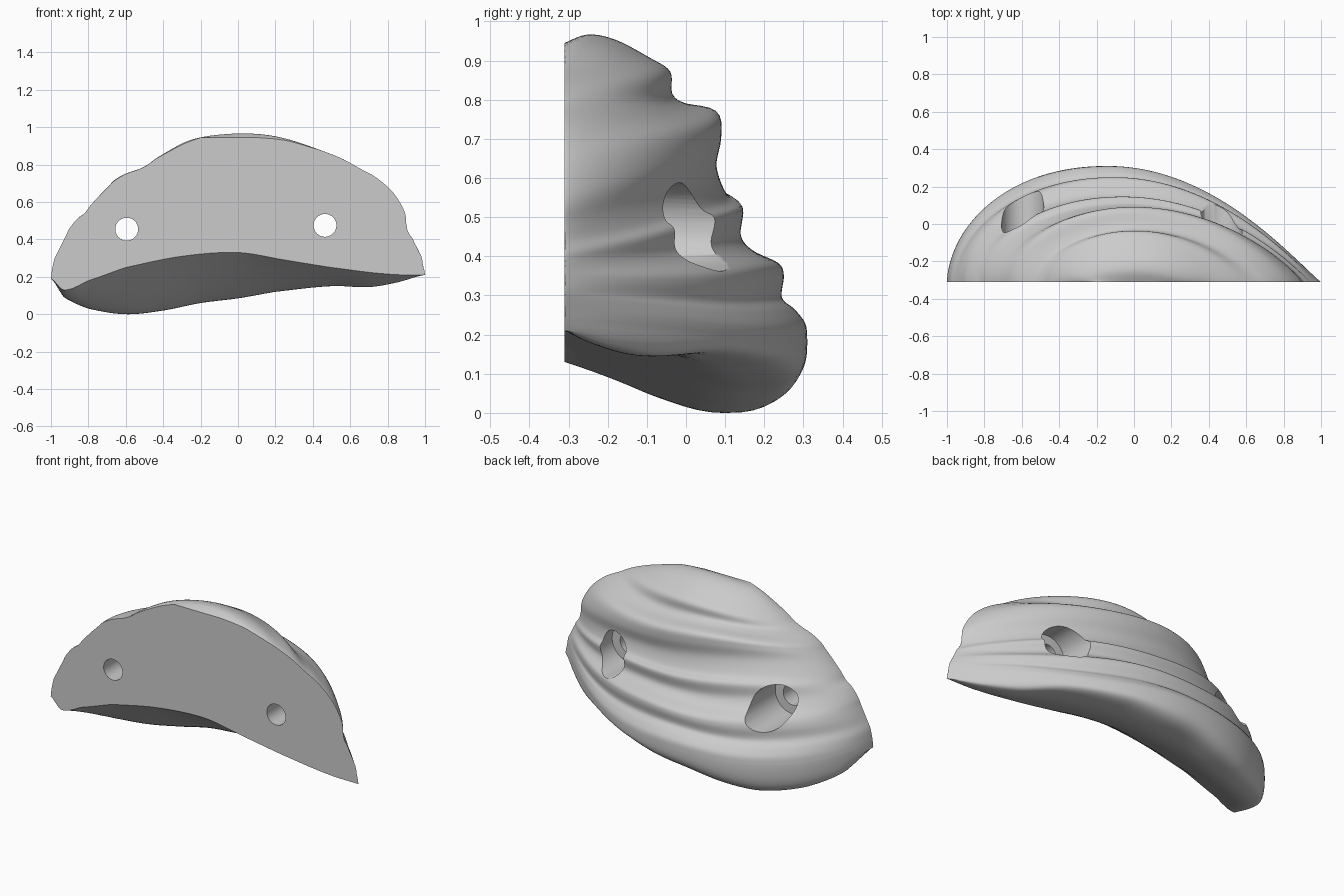
import bpy, bmesh, math

if "Cube" in bpy.data.objects:
    bpy.data.objects.remove(bpy.data.objects["Cube"])

BACK = -0.31
NX, SUB, UNDER = 110, 5, 16

# Ridge stations, top to lip: left end x,z / right end x,z on the flat face / crest y,z
STATIONS = [
    (-.20, .945, .10, .945, -.31, .945), (-.28, .915, .25, .93, -.25, .965),
    (-.35, .88, .38, .895, -.18, .95), (-.44, .83, .46, .87, -.09, .90),
    (-.48, .80, .56, .83, -.04, .865), (-.53, .775, .65, .78, -.035, .81),
    (-.60, .75, .74, .73, .0, .785), (-.66, .715, .83, .65, .08, .765),
    (-.69, .685, .89, .55, .09, .71), (-.73, .645, .90, .48, .078, .635),
    (-.79, .58, .91, .44, .105, .56), (-.82, .54, .93, .41, .145, .53),
    (-.86, .51, .94, .39, .14, .46), (-.90, .46, .95, .37, .17, .42),
    (-.92, .42, .96, .35, .235, .385), (-.94, .38, .97, .33, .25, .35),
    (-.96, .34, .98, .31, .245, .29), (-.98, .30, .985, .29, .277, .258),
    (-.99, .26, .99, .26, .305, .22), (-.995, .235, .995, .24, .31, .175)]

# z heights along x: bottom of the lip, and bottom edge of the flat face
LIP = [(-1, .19), (-.93, .09), (-.8, .03), (-.6, 0), (-.4, .02), (-.2, .06), (0, .085),
       (.2, .12), (.5, .15), (.7, .145), (.85, .17), (1, .21)]
EDGE = [(-1, .19), (-.93, .13), (-.8, .18), (-.6, .25), (-.3, .31), (0, .33),
        (.25, .29), (.5, .25), (.8, .215), (1, .21)]


def spline(p0, p1, p2, p3, t):
    return .5 * (2*p1 + (p2-p0)*t + (2*p0-5*p1+4*p2-p3)*t*t + (3*p1-p0-3*p2+p3)*t**3)


def table(tab, x):
    n = len(tab)
    for i in range(n - 1):
        if x <= tab[i+1][0] or i == n - 2:
            t = (x - tab[i][0]) / (tab[i+1][0] - tab[i][0])
            q = [tab[min(max(i+k, 0), n-1)][1] for k in (-1, 0, 1, 2)]
            return spline(*q, min(max(t, 0), 1))


def bulge(x, xl, xr, d):
    # plan shape of a ridge: full on the left, straighter on the right lower down
    xc = (xl + xr) / 2 * (1 - d) - .14 * d
    if x < xc:
        u = min((x - xc) / (xl - xc), 1)
        return max(1 - u ** (2 + .15*d), 0) ** (.6 - .07*d), xc
    u = min((x - xc) / (xr - xc), 1)
    return max(1 - u * u, 0) ** (.7 + .35*d), xc


def xs(xl, xr):
    return [xl + (xr - xl) * (1 - math.cos(math.pi * i / NX)) / 2 for i in range(NX + 1)]


# Ridged outer skin
rows, n = [], len(STATIONS)
for k in range((n - 1) * SUB + 1):
    i, t = min(k // SUB, n - 2), k / SUB - min(k // SUB, n - 2)
    q = [STATIONS[min(max(i+j, 0), n-1)] for j in (-1, 0, 1, 2)]
    xl, zl, xr, zr, yp, zp = (spline(*c, t) for c in zip(*q))
    d = k / ((n - 1) * SUB)
    row = []
    for x in xs(xl, xr):
        g, xc = bulge(x, xl, xr, d)
        base = zl + (zr - zl) * (x - xl) / (xr - xl)
        mid = zl + (zr - zl) * (xc - xl) / (xr - xl)
        wob = .008 * math.sin(6*x + 9*d) * g * min(1, 4*d)
        row.append((x, BACK + (yp - BACK) * g, base + (zp - mid) * g + wob))
    rows.append(row)

# Rounded lip, curling from the lowest ridge to the underside
top = rows[-1]
lip = []
for x in xs(-1, 1):
    g, _ = bulge(x, -1, 1, 1)
    lip.append((x, BACK + .47 * g, table(LIP, x)))
for k in range(1, 13):
    a = k / 12 * math.pi / 2
    h, v = 1 - max(math.cos(a), 0) ** .6 if k < 12 else 1, math.sin(a) ** .7
    rows.append([(p[0] + (q[0] - p[0]) * v, p[1] + (q[1] - p[1]) * h,
                  p[2] + (q[2] - p[2]) * v) for p, q in zip(top, lip)])

# Scooped underside back to the flat face
for k in range(1, UNDER + 1):
    v = k / UNDER
    e = v * v * (1.6 - .6 * v)
    rows.append([(x, y + (BACK - y) * v, z + (table(EDGE, x) - z) * e) for x, y, z in lip])

bm = bmesh.new()
grid = [[bm.verts.new(p) for p in row] for row in rows]
for a, b in zip(grid, grid[1:]):
    for j in range(NX):
        bm.faces.new((a[j], a[j+1], b[j+1], b[j]))
bmesh.ops.remove_doubles(bm, verts=bm.verts, dist=.0008)
# Flat mounting face
bmesh.ops.holes_fill(bm, edges=[e for e in bm.edges if e.is_boundary], sides=0)
bmesh.ops.recalc_face_normals(bm, faces=bm.faces)
me = bpy.data.meshes.new("climbing_hold")
bm.to_mesh(me)
bm.free()
hold = bpy.data.objects.new("climbing_hold", me)
bpy.context.collection.objects.link(hold)


# Stepped bolt holes
def bolt_cutter(name, x, z, floor):
    bm = bmesh.new()
    N, prev = 48, None
    for y, r in ((-.6, .061), (floor, .061), (floor, .113), (.7, .113)):
        ring = [bm.verts.new((x + r*math.cos(2*math.pi*i/N), y, z + r*math.sin(2*math.pi*i/N)))
                for i in range(N)]
        if prev:
            for i in range(N):
                bm.faces.new((prev[i], prev[(i+1) % N], ring[(i+1) % N], ring[i]))
        else:
            bm.faces.new(ring)
        prev = ring
    bm.faces.new(prev)
    bmesh.ops.recalc_face_normals(bm, faces=bm.faces)
    m = bpy.data.meshes.new(name)
    bm.to_mesh(m)
    bm.free()
    ob = bpy.data.objects.new(name, m)
    bpy.context.collection.objects.link(ob)
    return ob


bpy.context.view_layer.objects.active = hold
hold.select_set(True)
for name, x, z, floor in (("left_bolt_cutter", -.595, .455, -.14),
                          ("right_bolt_cutter", .465, .475, -.14)):
    cut = bolt_cutter(name, x, z, floor)
    mod = hold.modifiers.new(name, 'BOOLEAN')
    mod.operation, mod.solver, mod.object = 'DIFFERENCE', 'EXACT', cut
    bpy.ops.object.modifier_apply(modifier=name)
    bpy.data.objects.remove(cut)

bpy.ops.object.shade_smooth_by_angle(angle=math.radians(45))
